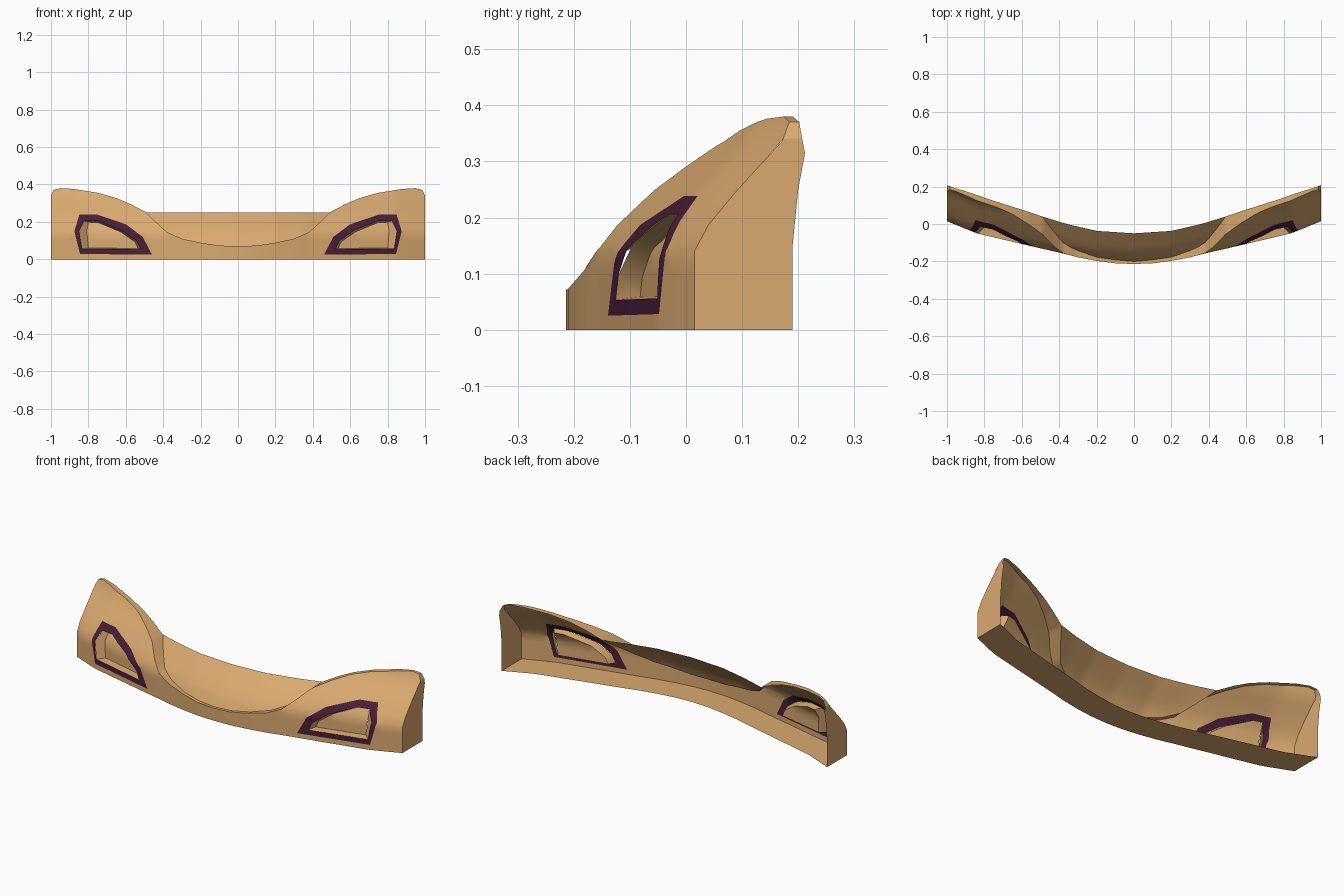
import bpy, bmesh, math
from mathutils import Vector
from mathutils.geometry import delaunay_2d_cdt

if "Cube" in bpy.data.objects:
    bpy.data.objects.remove(bpy.data.objects["Cube"])


def material(name, col):
    m = bpy.data.materials.new(name)
    m.diffuse_color = (*col, 1)
    m.use_nodes = True
    m.node_tree.nodes["Principled BSDF"].inputs["Base Color"].default_value = m.diffuse_color
    return m


TAN = material("tan_body", (0.70, 0.40, 0.16))
PLUM = material("dark_plum", (0.065, 0.013, 0.04))


def lerp(pts, t):
    if t <= pts[0][0]:
        return pts[0][1]
    for (a, va), (b, vb) in zip(pts, pts[1:]):
        if t <= b:
            return va + (vb - va) * (t - a) / (b - a)
    return pts[-1][1]


# Guiding curves: plan line of the front, its backward lean, top edge, rear edges
PLAN = [(0, -.214), (.1, -.21), (.2, -.197), (.3, -.178), (.39, -.155),
        (.5, -.13), (.84, -.05), (.91, -.022), (1, .015)]
LEAN = [(.14, 0), (.187, .025), (.245, .073), (.335, .155), (.36, .17), (.38, .18)]
TOP = [(0, .07), (.1, .073), (.2, .088), (.3, .11), (.38, .145), (.44, .2), (.49, .25),
       (.57, .293), (.65, .327), (.75, .355), (.88, .376), (.95, .38), (.985, .37), (1, .34)]
REAR = [(.49, .04), (.62, .083), (.75, .124), (.9, .175), (.95, .19), (1, .207)]
PANEL_X = [(0, -.05), (.2, -.037), (.36, 0), (.49, .04)]
PANEL_Z = [(.07, -.15), (.13, -.118), (.17, -.083), (.25, 0)]
VENT_OUT = [(.46, .025), (.845, .028), (.875, .15), (.848, .238), (.75, .238), (.6, .187), (.51, .12)]
VENT_IN = [(.52, .053), (.835, .056), (.85, .15), (.822, .206), (.75, .206), (.62, .155), (.54, .097)]
VENT_BACK = [(.535, .058), (.80, .06), (.808, .15), (.80, .198), (.75, .197), (.625, .145), (.55, .092)]


def front(x, z, off=0):
    return (x, lerp(PLAN, x) + lerp(LEAN, z) + off, z)


def panel(x, z):
    return (x, lerp(PANEL_X, x) + lerp(PANEL_Z, z), z)


def inside(p, poly):
    hit = False
    for (ax, az), (bx, bz) in zip(poly, poly[1:] + poly[:1]):
        if (az > p[1]) != (bz > p[1]) and p[0] < (bx - ax) * (p[1] - az) / (bz - az) + ax:
            hit = not hit
    return hit


def dense(poly, step=.03):
    out = []
    for a, b in zip(poly, poly[1:] + poly[:1]):
        n = max(1, math.ceil(math.dist(a, b) / step))
        out += [(a[0] + (b[0] - a[0]) * i / n, a[1] + (b[1] - a[1]) * i / n) for i in range(n)]
    return out


def fill(loops, grid=.03):
    """Triangulate closed x-z loops with extra inner points."""
    pts, edges = [], []
    for lp in loops:
        s = len(pts)
        pts += lp
        edges += [(s + i, s + (i + 1) % len(lp)) for i in range(len(lp))]
    for i in range(1, int(1 / grid)):
        for z in (.05, .1, .14, .165, .187, .215, .245, .275, .305, .335, .36):
            p = (i * grid + .003, z)
            if inside(p, loops[0]) and inside((p[0], z + .008), loops[0]) \
                    and all(math.dist(p, q) > .006 for q in pts):
                pts.append(p)
    v, _, f, *_ = delaunay_2d_cdt([Vector(p) for p in pts], edges, [], 1, 1e-5)
    return [[tuple(v[i]) for i in t] for t in f]


def build(name, faces, toward, mat=TAN):
    """Make one mirrored part; its faces are turned toward the given point."""
    bm = bmesh.new()
    for f in faces:
        bm.faces.new([bm.verts.new(p) for p in f])
    bmesh.ops.remove_doubles(bm, verts=bm.verts, dist=1e-5)
    bmesh.ops.dissolve_degenerate(bm, edges=bm.edges, dist=1e-5)
    bm.normal_update()
    for f in bm.faces:
        if f.normal.dot(Vector(toward) - f.calc_center_median()) < 0:
            f.normal_flip()
    me = bpy.data.meshes.new(name)
    bm.to_mesh(me)
    bm.free()
    me.materials.append(mat)
    ob = bpy.data.objects.new(name, me)
    bpy.context.collection.objects.link(ob)
    ob.modifiers.new("Mirror", 'MIRROR').merge_threshold = 1e-4
    bpy.ops.object.select_all(action='DESELECT')
    ob.select_set(True)
    bpy.context.view_layer.objects.active = ob
    bpy.ops.object.shade_smooth_by_angle(angle=math.radians(35))
    return ob


def strip(a, b):
    return [(a[i], a[i + 1], b[i + 1], b[i]) for i in range(len(a) - 1)]


xs = sorted({round(i * .025, 4) for i in range(41)} | {x for x, _ in TOP})

# Front shell and the dark vent frames, cut from the same sheet
outline = dense([(0, 0), (1, 0)]) [:34] + [(1, 0), (1, .05), (1, .1), (1, .14), (1, .187), (1, .245), (1, .3)]
outline = [(x, 0) for x in xs] + outline[35:] + [(x, lerp(TOP, x)) for x in reversed(xs)]
v_out, v_in, v_back = dense(VENT_OUT), dense(VENT_IN), dense(VENT_BACK)
shell, frame = [], []
for t in fill([outline, v_out, v_in]):
    c = (sum(p[0] for p in t) / 3, sum(p[1] for p in t) / 3)
    if not inside(c, outline) or inside(c, v_in):
        continue
    (frame if inside(c, v_out) else shell).append([front(*p) for p in t])
build("front_shell", shell, (.5, -5, 1))
build("vent_frame", frame, (.5, -5, 1), PLUM)

# Vent recess: sloped walls and a back plate
rim = [front(*p) for p in VENT_IN]
deep = [front(*p, .04) for p in VENT_BACK]
recess = strip(rim + rim[:1], deep + deep[:1])
recess += [[front(*p, .04) for p in t] for t in fill([v_back])]
build("vent_recess", recess, front(.7, .11))

# Lip running back from the top edge of the shell
edge = [front(x, lerp(TOP, x)) for x in xs]
back = [panel(x, lerp(TOP, x)) if x <= .49 else (x, lerp(REAR, x), lerp(TOP, x)) for x in xs]
build("top_lip", strip(edge, back), (0, 0, 5))

# Sloping centre panel behind the dip
cx = [x for x in xs if x <= .49]
rows = []
for k in range(9):
    rows.append([panel(x, lerp(TOP, x) + (.25 - lerp(TOP, x)) * k / 8) for x in cx])
build("centre_panel", [q for a, b in zip(rows, rows[1:]) for q in strip(a, b)], (.2, -5, 3))

# Floor strip
near = [(x, lerp(PLAN, x), 0) for x in xs]
far = [(x, lerp(PLAN, x) + .157 + .018 * x, 0) for x in xs]
build("floor", strip(near, far), (.5, 0, -5))

# Flat end walls
rear = [(.212, .315), (.2, .25), (.19, .15), (.19, 0)]
wall = [front(1, z) for z in (0, .14, .187, .245, .3, .335, .34)]
wall += [(1, .207, .34)] + [(1, y, z) for y, z in rear]
build("end_wall", [wall], (5, .1, .1))
